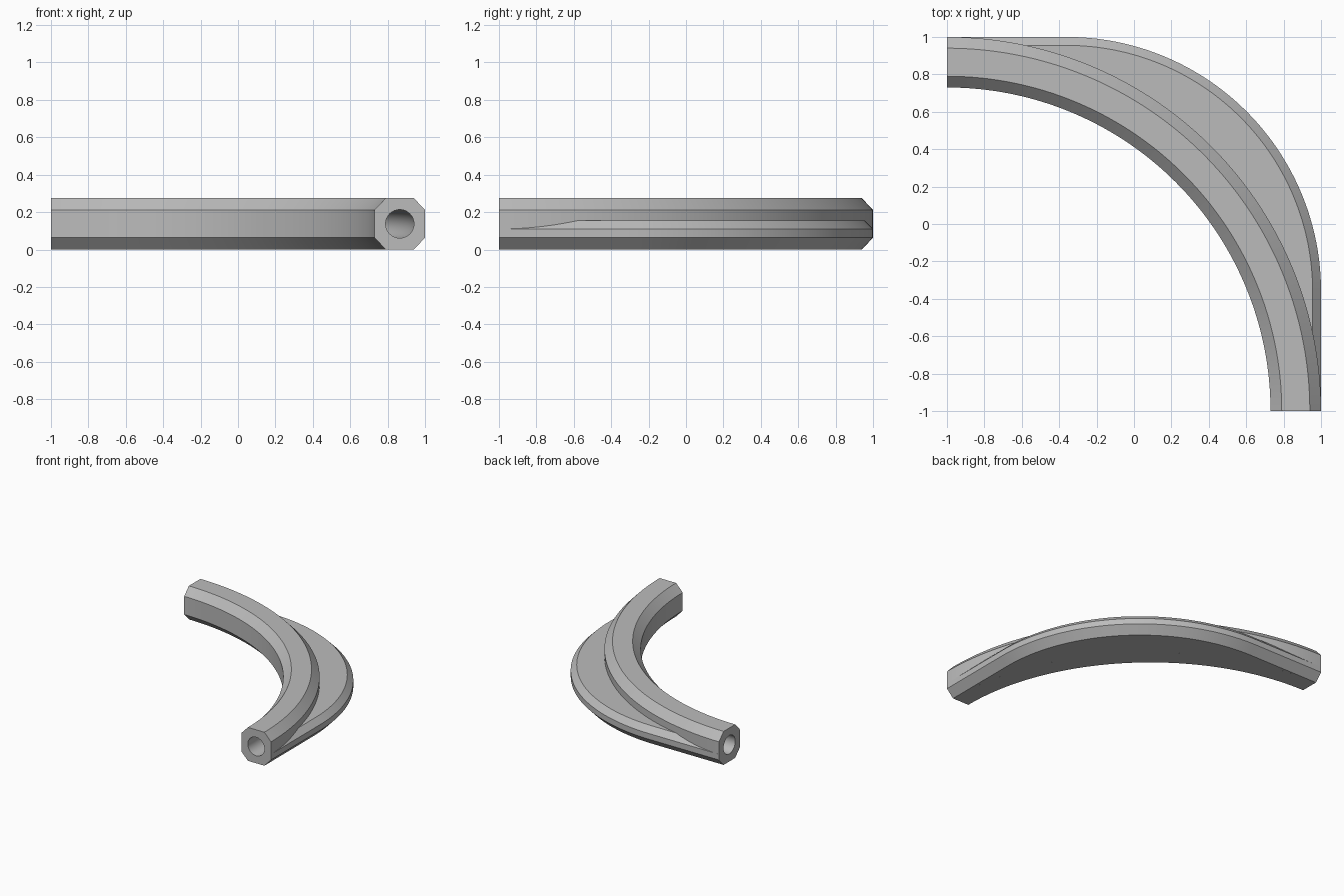
import bpy, bmesh
from math import sin, cos, pi, radians
from mathutils import Vector

cube = bpy.data.objects.get("Cube")
if cube:
    bpy.data.objects.remove(cube, do_unlink=True)

grey = bpy.data.materials.new("plain grey")
grey.use_nodes = True
COLOUR = (0.5, 0.5, 0.5, 1)
grey.diffuse_color = COLOUR
grey.node_tree.nodes["Principled BSDF"].inputs["Base Color"].default_value = COLOUR

CENTRE = Vector((-1, -1))      # centre of the quarter bend
STEPS = 80
HEIGHT = 0.275


def loft(bm, rings):
    """Skin a closed strip through equal rings; return the vertex rings."""
    rows = [[bm.verts.new(p) for p in ring] for ring in rings]
    for a, b in zip(rows, rows[1:]):
        for i in range(len(a)):
            j = (i + 1) % len(a)
            bm.faces.new((a[i], a[j], b[j], b[i]))
    return rows


def finish(bm, name):
    bmesh.ops.recalc_face_normals(bm, faces=bm.faces)
    mesh = bpy.data.meshes.new(name)
    bm.to_mesh(mesh)
    bm.free()
    mesh.materials.append(grey)
    obj = bpy.data.objects.new(name, mesh)
    bpy.context.collection.objects.link(obj)
    bpy.ops.object.select_all(action='DESELECT')
    obj.select_set(True)
    bpy.context.view_layer.objects.active = obj
    bpy.ops.object.shade_smooth_by_angle(angle=radians(25))
    return obj


def sweep(section):
    """Turn a (radius, z) section through the quarter bend."""
    rings = []
    for s in range(STEPS + 1):
        t = s / STEPS * pi / 2
        rings.append([(CENTRE.x + r * cos(t), CENTRE.y + r * sin(t), z)
                      for r, z in section])
    return rings


# Octagonal tube with a round bore
octagon = [(1.94, 0), (2, 0.063), (2, 0.212), (1.94, HEIGHT),
           (1.79, HEIGHT), (1.73, 0.212), (1.73, 0.063), (1.79, 0)]
bore = [(1.865 + 0.076 * cos(a * pi / 16), HEIGHT / 2 + 0.076 * sin(a * pi / 16))
        for a in range(32)]
bm = bmesh.new()
outer = loft(bm, sweep(octagon))
inner = loft(bm, sweep(bore))
for end in (0, -1):
    edges = []
    for ring in (outer[end], inner[end]):
        edges += [bm.edges.get((ring[i], ring[i - 1])) for i in range(len(ring))]
    bmesh.ops.triangle_fill(bm, edges=edges, use_beauty=True)
finish(bm, "curved_tube")

# Flange filling the outside of the bend: straight, rounded corner, straight
CORNER = -0.36
RADIUS = 1 - CORNER
outline = []                   # (point, outward normal)
straight = [-1 + (CORNER + 1) * i / 24 for i in range(24)]
outline += [(Vector((1, y)), Vector((1, 0))) for y in straight]
for s in range(STEPS + 1):
    n = Vector((cos(s / STEPS * pi / 2), sin(s / STEPS * pi / 2)))
    outline.append((Vector((CORNER, CORNER)) + n * RADIUS, n))
outline += [(Vector((x, 1)), Vector((0, 1))) for x in reversed(straight)]

rim = [(0.06, 0), (0, 0.063), (0, 0.11), (0.045, 0.155)]   # (inset, z)
rings = []
for p, n in outline:
    ring = [(*(p - n * inset), z) for inset, z in rim]
    # inner edge tucked into the tube wall
    for radius, z in ((1.955, 0.155), (1.94, 0)):
        ring.append((*(CENTRE + (p - CENTRE).normalized() * radius), z))
    rings.append(ring)
bm = bmesh.new()
loft(bm, rings)
bmesh.ops.remove_doubles(bm, verts=bm.verts, dist=0.0001)
finish(bm, "corner_flange")
